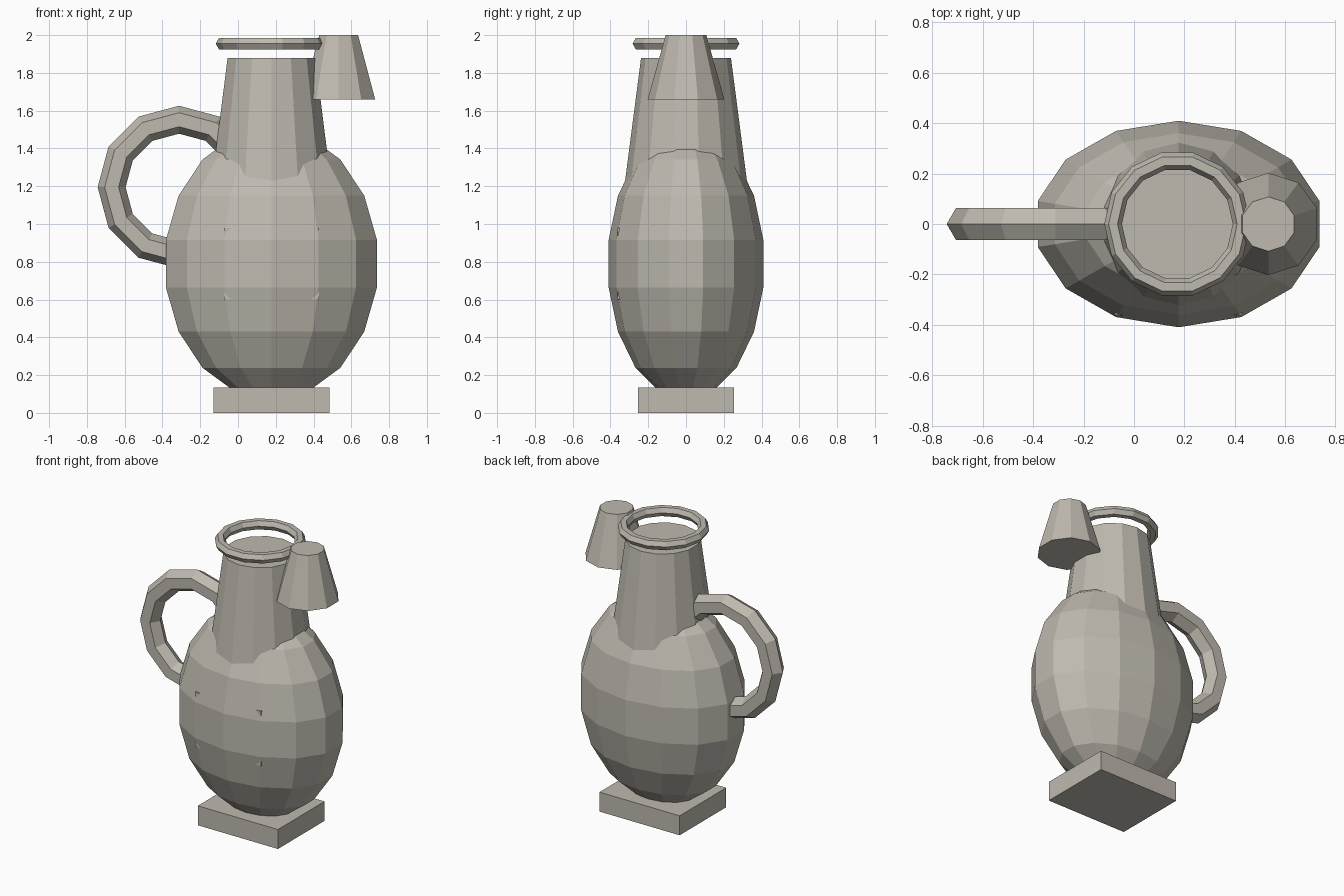
import bpy
from math import pi

cube = bpy.data.objects.get("Cube")
if cube:
    bpy.data.objects.remove(cube, do_unlink=True)

# One stone-like clay colour for every part
CLAY = (0.52, 0.49, 0.43, 1.0)
clay = bpy.data.materials.new("warm_grey_clay")
clay.use_nodes = True
clay.diffuse_color = CLAY
bsdf = next(n for n in clay.node_tree.nodes if n.type == 'BSDF_PRINCIPLED')
bsdf.inputs["Base Color"].default_value = CLAY

AXIS_X = 0.177  # vertical axis shared by body, neck, rim and foot


def finish(name, scale=(1, 1, 1)):
    """Name, scale and colour the part that was just added."""
    ob = bpy.context.object
    ob.name = ob.data.name = name
    ob.scale = scale
    ob.data.materials.append(clay)
    return ob


def box(name, low, high):
    centre = [(a + b) / 2 for a, b in zip(low, high)]
    bpy.ops.mesh.primitive_cube_add(size=1, location=centre)
    return finish(name, [b - a for a, b in zip(low, high)])


def tapered(name, sides, x, z_low, z_high, r_low, r_high):
    bpy.ops.mesh.primitive_cone_add(
        vertices=sides, radius1=r_low, radius2=r_high, depth=z_high - z_low,
        location=(x, 0, (z_low + z_high) / 2))
    return finish(name)


def ring(name, sides, location, major, minor, rotation=(0, 0, 0)):
    bpy.ops.mesh.primitive_torus_add(
        major_segments=sides, minor_segments=6, major_radius=major,
        minor_radius=minor, location=location, rotation=rotation)
    return finish(name)


# Square foot
box("foot", (-0.13, -0.255, 0), (0.485, 0.255, 0.135))

# Faceted egg-shaped body
bpy.ops.mesh.primitive_uv_sphere_add(segments=14, ring_count=9, radius=1,
                                     location=(AXIS_X, 0, 0.79))
finish("body", (0.582, 0.416, 0.72))

# Plate sunk in the front, only its corners break the surface
box("front_plate", (-0.075, -0.362, 0.6), (0.429, -0.3, 0.98))

# Neck, floating rim and spout
tapered("neck", 14, AXIS_X, 1.14, 1.88, 0.334, 0.238)
ring("rim", 14, (AXIS_X - 0.005, 0, 1.955), 0.255, 0.035)
tapered("spout", 10, 0.533, 1.66, 2.0, 0.203, 0.108)

# Ring handle, its inner side buried in body and neck
ring("handle", 12, (-0.312, 0, 1.195), 0.357, 0.074, (pi / 2, 0, 0))
